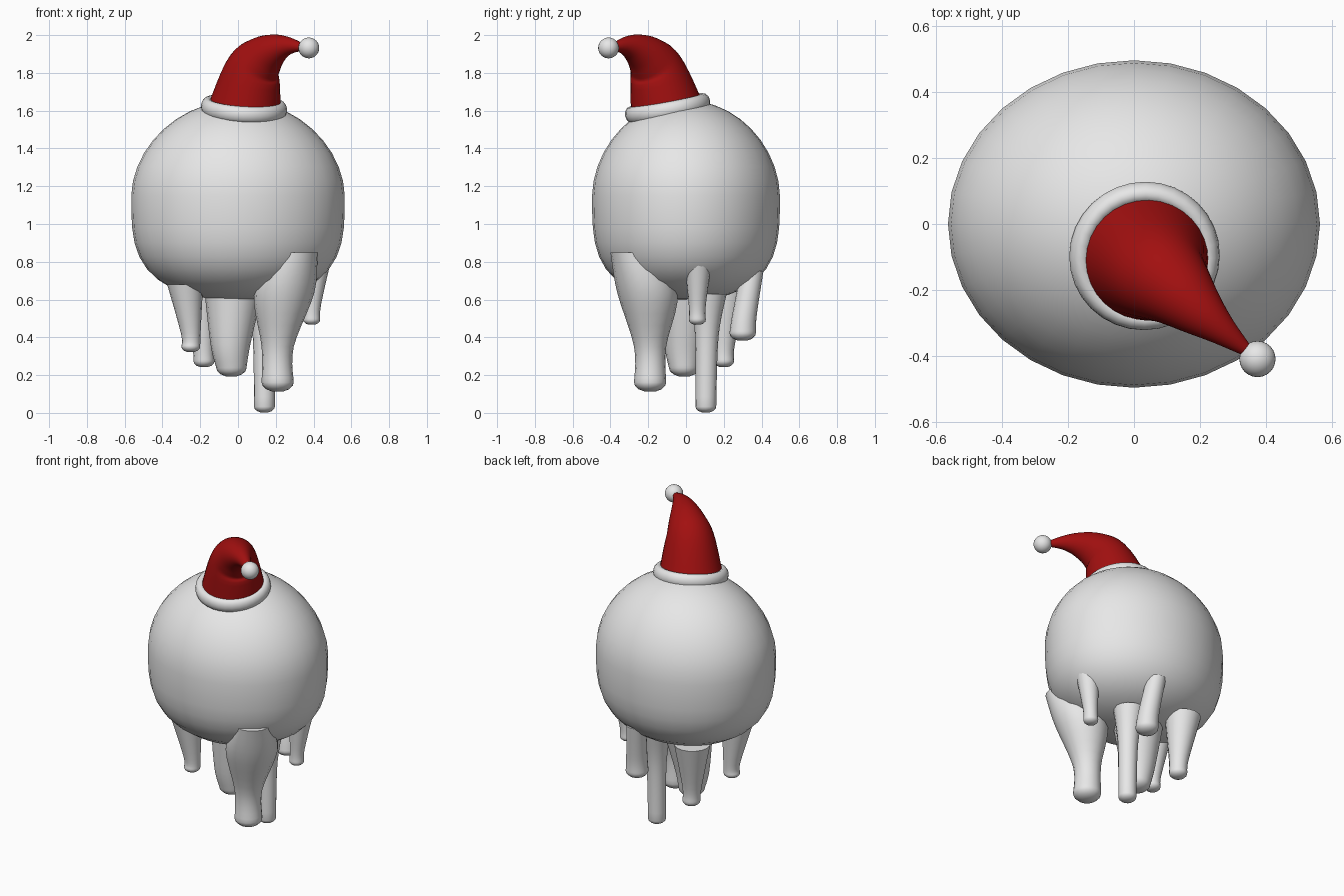
import bpy, bmesh, math
from mathutils import Vector

cube = bpy.data.objects.get("Cube")
if cube:
    bpy.data.objects.remove(cube, do_unlink=True)


def material(name, color):
    mat = bpy.data.materials.new(name)
    mat.use_nodes = True
    mat.diffuse_color = color
    shader = next(n for n in mat.node_tree.nodes if n.type == 'BSDF_PRINCIPLED')
    shader.inputs["Base Color"].default_value = color
    return mat


WHITE = material("soft white", (0.8, 0.8, 0.8, 1))
RED = material("felt red", (0.36, 0.005, 0.005, 1))


def finish(ob, name, mat):
    ob.name = name
    ob.data.materials.append(mat)
    bpy.ops.object.select_all(action='DESELECT')
    ob.select_set(True)
    bpy.context.view_layer.objects.active = ob
    bpy.ops.object.shade_smooth_by_angle(angle=math.radians(50))


def smooth_path(points, steps=5):
    """Catmull-Rom interpolation of (x, y, z, radius) points."""
    knots = [Vector(p) for p in points]
    knots = [knots[0]] + knots + [knots[-1]]
    path = []
    for a, b, c, d in zip(knots, knots[1:], knots[2:], knots[3:]):
        for i in range(steps):
            t = i / steps
            path.append(b + ((c - a) * t + (2 * a - 5 * b + 4 * c - d) * t ** 2
                             + (3 * b - a - 3 * c + d) * t ** 3) / 2)
    return path + [knots[-1]]


def loft(name, path, mat, sides=16, squash=1.0, follow=False):
    """Skin circles along a path, level or square to the path, with capped ends."""
    bm = bmesh.new()
    rings = []
    for i, point in enumerate(path):
        u, v = Vector((1, 0, 0)), Vector((0, squash, 0))
        if follow:
            before, after = path[max(i - 1, 0)], path[min(i + 1, len(path) - 1)]
            turn = Vector((0, 0, 1)).rotation_difference((after - before).to_3d())
            u, v = turn @ u, turn @ v
        ring = []
        for k in range(sides):
            angle = math.tau * k / sides
            offset = u * math.cos(angle) + v * math.sin(angle)
            ring.append(bm.verts.new(point.to_3d() + offset * point.w))
        rings.append(ring)
    for lower, upper in zip(rings, rings[1:]):
        for k in range(sides):
            n = (k + 1) % sides
            bm.faces.new((lower[k], lower[n], upper[n], upper[k]))
    bm.faces.new(rings[0][::-1])
    bm.faces.new(rings[-1])
    bmesh.ops.recalc_face_normals(bm, faces=bm.faces[:])
    mesh = bpy.data.meshes.new(name)
    bm.to_mesh(mesh)
    bm.free()
    ob = bpy.data.objects.new(name, mesh)
    bpy.context.collection.objects.link(ob)
    finish(ob, name, mat)


def leg(name, *points):
    """Hanging leg with a rounded foot and a flat top sunk into the body."""
    x, y, foot, radius = points[0]
    depth = radius * 0.6
    path = smooth_path([(x, y, foot + depth, radius), *points[1:]])
    dome = []
    for degrees in (20, 45, 70):
        angle = math.radians(degrees)
        height = foot + depth * (1 - math.cos(angle))
        dome.append(Vector((x, y, height, radius * math.sin(angle))))
    loft(name, dome + path, WHITE)


def body_ring(latitude):
    """Domed above the widest level, flatter and fuller underneath."""
    t = math.sin(latitude)
    if t > 0:
        height, width = 1.15 + t * 0.505, (1 - t ** 1.85) ** 0.5
    else:
        height, width = 1.15 + t * 0.555, (1 - abs(t) ** 3.4) ** 0.45
    return Vector((0, 0, height, width * 0.565))


# Round body, wider than deep
steps = 10
loft("body", [body_ring(math.radians(89) * i / steps) for i in range(-steps, steps + 1)],
     WHITE, sides=32, squash=0.88)

# Hanging legs: foot, knee and top as x, y, z, radius
leg("large_front_leg", (.21, -.19, .11, .085), (.21, -.19, .35, .085),
    (.245, -.205, .64, .16), (.31, -.29, .85, .11))
leg("left_side_leg", (.39, .06, .465, .045), (.395, .06, .58, .046), (.425, .065, .86, .08))
leg("long_back_leg", (.14, .105, 0, .055), (.14, .11, .4, .062), (.14, .12, .63, .095))
leg("right_side_leg", (-.25, -.125, .32, .05), (-.25, -.125, .42, .052),
    (-.28, -.14, .68, .095))
leg("rear_flared_leg", (.15, .3, .38, .07), (.145, .31, .52, .065), (.12, .35, .75, .06))
leg("middle_leg", (-.035, -.01, .19, .08), (-.04, -.01, .36, .105), (-.025, .01, .62, .15))
leg("right_back_leg", (-.18, .2, .24, .055), (-.185, .2, .37, .06), (-.2, .22, .66, .11))

# Drooping hat
hat_path = smooth_path([(.035, -.1, 1.6, .195), (.075, -.15, 1.8, .152),
                        (.13, -.2, 1.88, .118), (.2, -.265, 1.927, .08),
                        (.27, -.325, 1.943, .046), (.35, -.39, 1.935, .016)])
loft("hat_cone", hat_path, RED, sides=32, follow=True)

# Tilted hat band
bpy.ops.mesh.primitive_torus_add(major_segments=32, minor_segments=12, major_radius=0.195,
                                 minor_radius=0.034, location=(.032, -.097, 1.613),
                                 rotation=(.18, .06, 0))
band = bpy.context.object
band.scale.z = 1.3
finish(band, "hat_band", WHITE)

# Ball on the hat tip
bpy.ops.mesh.primitive_uv_sphere_add(segments=24, ring_count=16, radius=0.055,
                                     location=(.375, -.41, 1.932))
finish(bpy.context.object, "hat_ball", WHITE)
